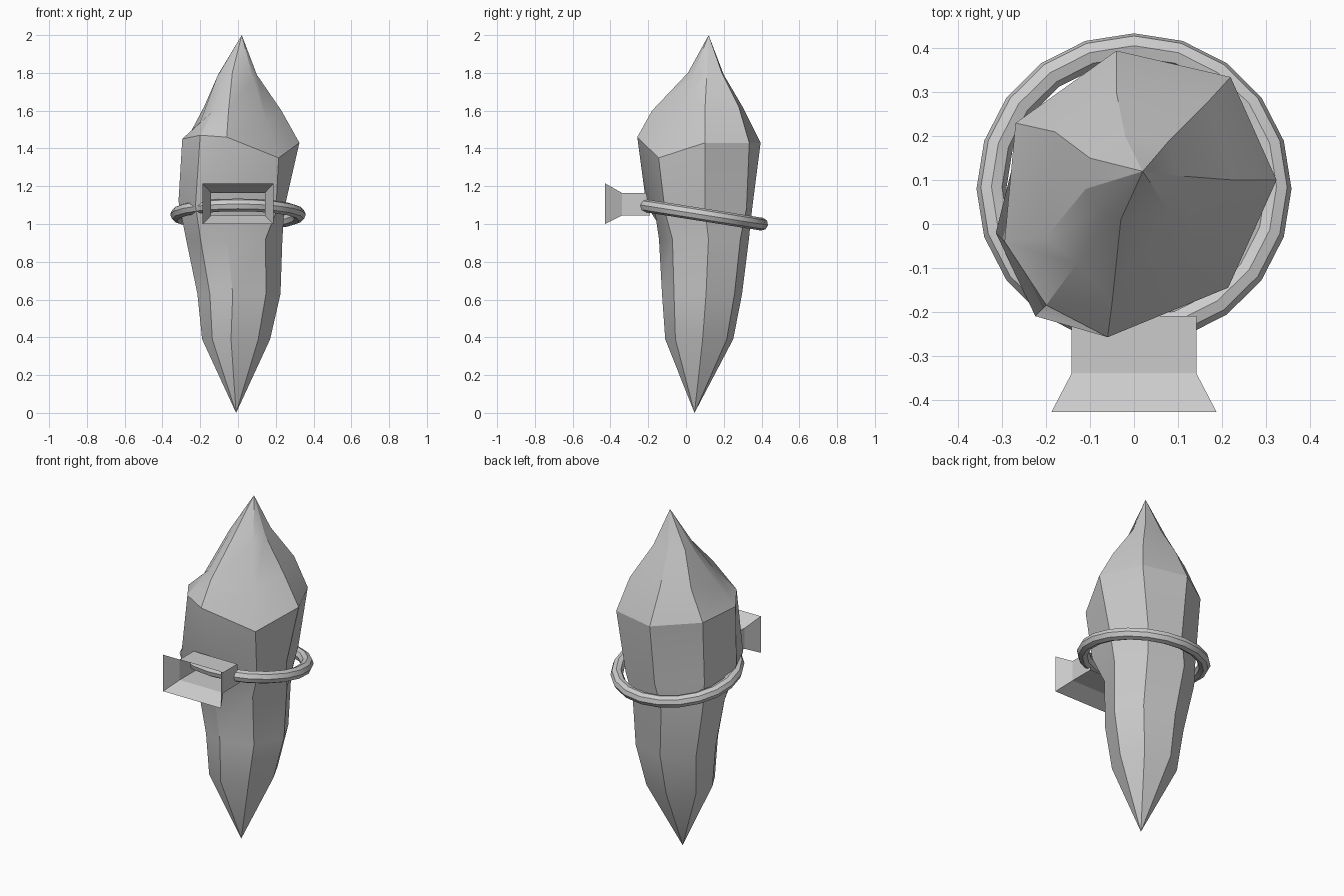
import bpy, math

if "Cube" in bpy.data.objects:
    bpy.data.objects.remove(bpy.data.objects["Cube"])


def make_object(name, verts, faces, smooth_angle=None):
    mesh = bpy.data.meshes.new(name)
    mesh.from_pydata(verts, [], faces)
    mesh.update()
    obj = bpy.data.objects.new(name, mesh)
    bpy.context.collection.objects.link(obj)
    if smooth_angle:
        bpy.ops.object.select_all(action='DESELECT')
        bpy.context.view_layer.objects.active = obj
        obj.select_set(True)
        bpy.ops.object.shade_smooth_by_angle(angle=math.radians(smooth_angle))
    return obj


def bridge(rings, n):
    """Quads between successive closed rings of n points."""
    return [(r * n + i, r * n + (i + 1) % n, (r + 1) * n + (i + 1) % n, (r + 1) * n + i)
            for r in range(rings - 1) for i in range(n)]


# Crystal: eight-sided outline, clockwise from back right, with pointed ends
outline = [(-.2, 1), (-.9, .45), (-1, -.25), (-.7, -.8),
           (-.15, -1), (.65, -.7), (1, .1), (.65, .81)]
# lower levels: centre x, centre y, half width, half depth, z
levels = [(-.01, .07, .18, .18, .39), (.005, .085, .22, .212, .63),
          (-.02, .095, .255, .238, .92)]
rings = [[(cx + u * a, cy + v * b, z) for u, v in outline]
         for cx, cy, a, b, z in levels]
# chipped waist, crown edge and concave spire
rings.append([(-.04, .35, 1.08), (-.26, .2, 1.08), (-.315, -.02, 1.12), (-.225, -.21, 1.1),
              (-.03, -.17, 1.1), (.2, -.11, 1.06), (.245, .1, 1.08), (.17, .32, 1.08)])
rings.append([(-.04, .395, 1.43), (-.27, .23, 1.45), (-.295, -.04, 1.45), (-.2, -.185, 1.47),
              (-.06, -.258, 1.46), (.215, -.145, 1.35), (.325, .1, 1.43), (.22, .335, 1.43)])
rings.append([(-.04, .3, 1.62), (-.18, .21, 1.62), (-.2, -.03, 1.54), (-.13, -.09, 1.6),
              (-.05, -.18, 1.6), (.15, -.06, 1.54), (.23, .1, 1.6), (.17, .28, 1.62)])
rings.append([(-.02, .2, 1.79), (-.1, .15, 1.8), (-.11, .08, 1.78), (-.08, .03, 1.78),
              (-.03, .01, 1.8), (.08, .03, 1.77), (.1, .11, 1.79), (.08, .19, 1.8)])
n = len(outline)
verts = [p for ring in rings for p in ring]
faces = bridge(len(rings), n)
bottom, top = len(verts), len(verts) + 1
verts += [(-.01, .045, 0), (.02, .12, 2)]
last = (len(rings) - 1) * n
for i in range(n):
    j = (i + 1) % n
    faces += [(bottom, j, i), (top, last + i, last + j)]
make_object("crystal", verts, faces, 25)

# Tilted band around the crystal
bpy.ops.mesh.primitive_torus_add(major_segments=20, minor_segments=8,
                                 major_radius=.325, minor_radius=.034,
                                 location=(0, .08, 1.05),
                                 rotation=(math.radians(-9), 0, 0))
band = bpy.context.object
band.name = "band"
bpy.ops.object.shade_smooth_by_angle(angle=math.radians(30))


# Flared rectangular socket, open at both ends
def rect(w, z0, z1, y_low, y_high):
    return [(-w, y_low, z0), (w, y_low, z0), (w, y_high, z1), (-w, y_high, z1)]


socket = (rect(.188, 1.0, 1.215, -.428, -.428)
          + rect(.142, 1.045, 1.165, -.34, -.34)
          + rect(.142, 1.045, 1.165, -.19, -.21))
make_object("socket", socket, [f[::-1] for f in bridge(3, 4)])
